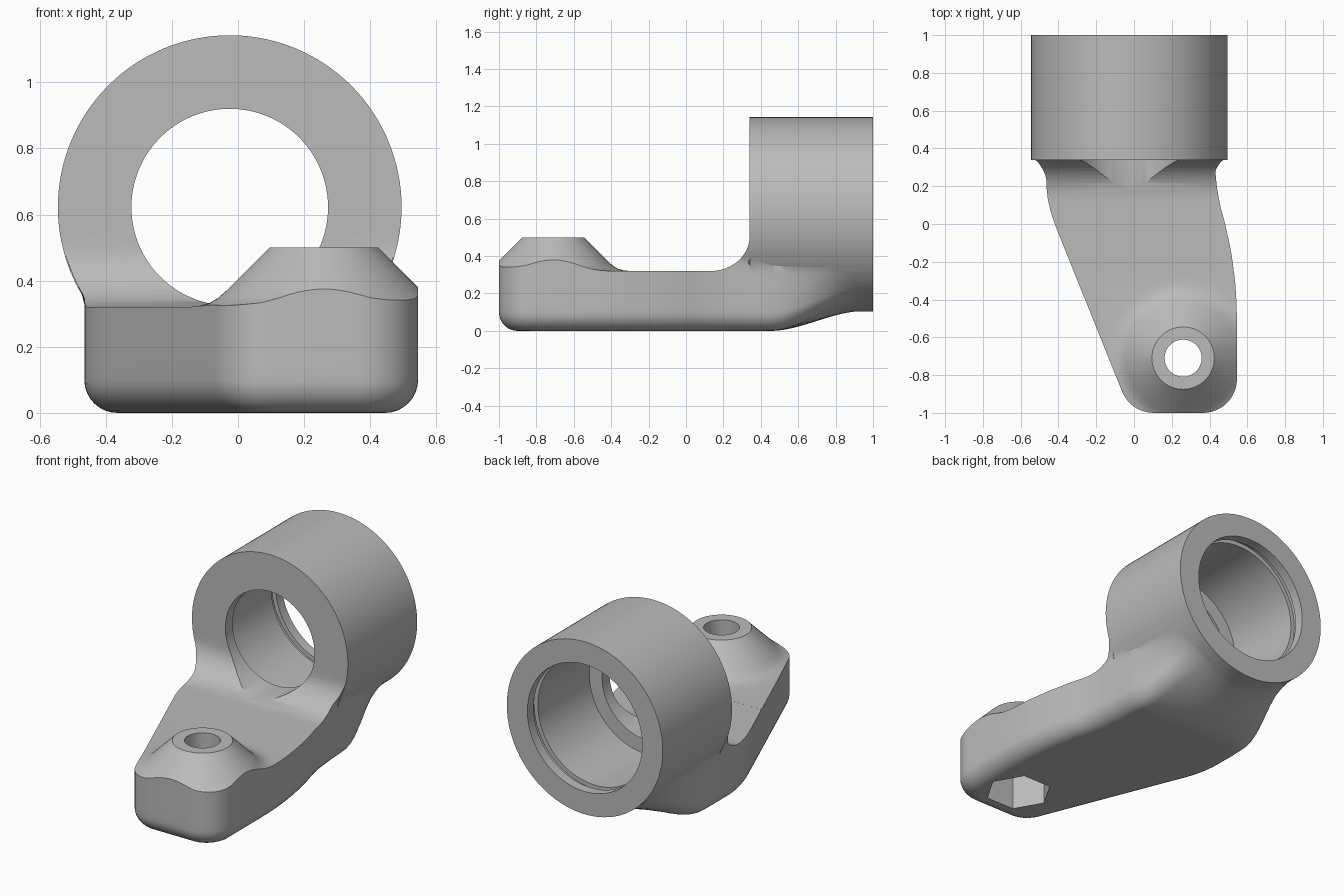
import bpy, bmesh
from math import sin, cos, sqrt, pi, radians
from mathutils import Matrix, Vector

if "Cube" in bpy.data.objects:
    bpy.data.objects.remove(bpy.data.objects["Cube"])

RING_X, RING_Z, RING_R = -0.025, 0.6225, 0.52
BLEND_R = RING_R - 0.003
ARM_TOP, EDGE_R, CORNER_R, CORNER_Y = 0.3197, 0.1, 0.18, -0.82
BOSS = (0.26, -0.71, 0)

metal = bpy.data.materials.new("plain_grey")
metal.use_nodes = True
GREY = (0.5, 0.5, 0.5, 1)
metal.diffuse_color = GREY
metal.node_tree.nodes["Principled BSDF"].inputs["Base Color"].default_value = GREY


def finish(bm, name):
    bmesh.ops.recalc_face_normals(bm, faces=bm.faces)
    mesh = bpy.data.meshes.new(name)
    bm.to_mesh(mesh)
    bm.free()
    mesh.materials.append(metal)
    ob = bpy.data.objects.new(name, mesh)
    bpy.context.collection.objects.link(ob)
    return ob


def lathe(name, profile, place, steps=96, along_y=False):
    """Turn a (radius, height) profile into a closed solid."""
    bm = bmesh.new()
    vs = [bm.verts.new((r, 0, h)) for r, h in profile]
    es = [bm.edges.new(pair) for pair in zip(vs, vs[1:])]
    bmesh.ops.spin(bm, geom=vs + es, cent=(0, 0, 0), axis=(0, 0, 1),
                   angle=2 * pi, steps=steps, use_merge=False)
    bmesh.ops.remove_doubles(bm, verts=bm.verts, dist=1e-5)
    turn = Matrix.Rotation(-pi / 2, 4, 'X') if along_y else Matrix()
    bm.transform(Matrix.Translation(place) @ turn)
    return finish(bm, name)


def combine(target, tool, operation):
    mod = target.modifiers.new(operation.lower(), 'BOOLEAN')
    mod.operation, mod.object, mod.solver = operation, tool, 'EXACT'
    bpy.ops.object.select_all(action='DESELECT')
    bpy.context.view_layer.objects.active = target
    target.select_set(True)
    bpy.ops.object.modifier_apply(modifier=mod.name)
    bpy.data.objects.remove(tool)


def clamp(t):
    return max(0.0, min(1.0, t))


def lookup(keys, y):
    for (y0, x0), (y1, x1) in zip(keys, keys[1:]):
        if y <= y1:
            return x0 + (x1 - x0) * clamp((y - y0) / (y1 - y0))
    return keys[-1][1]


LEFT_KEYS = [(-0.887, -0.063), (0, -0.42), (0.06, -0.44), (0.13, -0.456),
             (0.2, -0.464), (0.34, -0.465), (0.6, -0.457)]
RIGHT_KEYS = [(-0.45, 0.545), (-0.3, 0.535), (-0.15, 0.515), (0, 0.483),
              (0.1, 0.455), (0.2, 0.438), (0.34, 0.425), (0.6, 0.41)]


def arm_side(y, sign):
    """Outline x and the outward normal's forward part at station y."""
    forward = clamp((CORNER_Y - y) / CORNER_R)
    arc = CORNER_R * sqrt(1 - forward ** 2)
    if sign > 0:
        x = 0.365 + arc if y < CORNER_Y else lookup(RIGHT_KEYS, y)
        return x, forward
    if y < -0.887:
        return 0.104 - arc, forward
    return lookup(LEFT_KEYS, y), 0.373 * clamp((0.15 - y) / 0.25)


def half_section(y, top, sign):
    """Points down one side, round the lower edge and to the middle."""
    x, forward = arm_side(y, sign)
    across = sqrt(1 - forward ** 2)
    pts = []
    for k in range(11):
        z = top + (EDGE_R - top) * k / 10
        px = x
        if y > 0.12:
            reach = sqrt(max(0, BLEND_R ** 2 - (z - RING_Z) ** 2))
            px = sign * max(sign * x, sign * RING_X + reach)
        pts.append(Vector((px, y, z)))
    for k in range(1, 9):
        a = k * pi / 16
        d = EDGE_R * (1 - cos(a))
        pts.append(Vector((x - sign * d * across, y + d * forward,
                           EDGE_R * (1 - sin(a)))))
    return pts


def section(y, top):
    left, right = half_section(y, top, -1), half_section(y, top, 1)
    a, b = left[-1], right[-1]
    pts = left + [a.lerp(b, k / 11) for k in range(1, 11)] + right[::-1]
    # rear sections flow into the round of the ring
    t = clamp((y - 0.45) / 0.5)
    t = t * t * (3 - 2 * t)
    centre = Vector((RING_X, y, RING_Z))
    return [p.lerp(centre + (p - centre).normalized() * BLEND_R, t)
            if t > 0 else p for p in pts]


# arm: lofted along its length, left tall at the front for the boss
TALL = 0.55
stations = [(CORNER_Y - CORNER_R * cos(k * pi / 24), TALL) for k in range(13)]
stations += [(-0.7 + 0.1 * k, TALL) for k in range(5)]
stations += [(-0.285, TALL), (-0.28, ARM_TOP)]
stations += [(-0.24 + 0.04 * k, ARM_TOP) for k in range(9)]
for k in range(13):
    a = k * pi / 24
    stations.append((0.13 + 0.21 * sin(a), ARM_TOP + 0.185 * (1 - cos(a))))
stations += [(0.345, 0.6)] + [(0.39 + 0.04 * k, 0.6) for k in range(16)]

bm = bmesh.new()
loops = [[bm.verts.new(p) for p in section(y, top)] for y, top in stations]
n = len(loops[0])
for lo, hi in zip(loops, loops[1:]):
    for k in range(n):
        m = (k + 1) % n
        bm.faces.new((lo[k], lo[m], hi[m], hi[k]))
for cap in (loops[0], loops[-1]):
    for k in range(n // 2 - 1):
        bm.faces.new((cap[k], cap[k + 1], cap[n - 2 - k], cap[n - 1 - k]))
bmesh.ops.triangulate(bm, faces=bm.faces)
bracket = finish(bm, "bracket_arm_and_ring")

# sloped boss: everything above its cone and the arm's flat top is cut away
boss_cutter = lathe("boss_cutter", [
    (0, 0.5), (0.165, 0.5), (0.295, 0.37), (0.32, 0.348), (0.345, 0.333),
    (0.375, 0.324), (0.41, 0.32), (0.8, 0.32), (0.8, 0.8), (0, 0.8)], BOSS)
combine(bracket, boss_cutter, 'DIFFERENCE')

# ring
ring_place = (RING_X, 0, RING_Z)
ring = lathe("ring", [(0, 0.34), (RING_R, 0.34), (RING_R, 1), (0, 1)],
             ring_place, 128, True)
combine(bracket, ring, 'UNION')

# stepped bore with a front lip and a clip groove near the back
bore = lathe("bore_cutter", [
    (0, 0.05), (0.2975, 0.05), (0.2975, 0.41), (0.383, 0.41), (0.383, 0.9),
    (0.408, 0.9), (0.408, 0.94), (0.383, 0.94), (0.383, 1.1), (0, 1.1)],
    ring_place, 128, True)
combine(bracket, bore, 'DIFFERENCE')

# bolt hole and hexagonal nut pocket
hole = lathe("hole_cutter", [(0, -0.1), (0.098, -0.1), (0.098, 0.7), (0, 0.7)],
             BOSS, 64)
combine(bracket, hole, 'DIFFERENCE')
pocket = lathe("pocket_cutter", [(0, -0.1), (0.188, -0.1), (0.188, 0.2), (0, 0.2)],
               BOSS, 6)
combine(bracket, pocket, 'DIFFERENCE')

bpy.ops.object.shade_smooth_by_angle(angle=radians(28))
